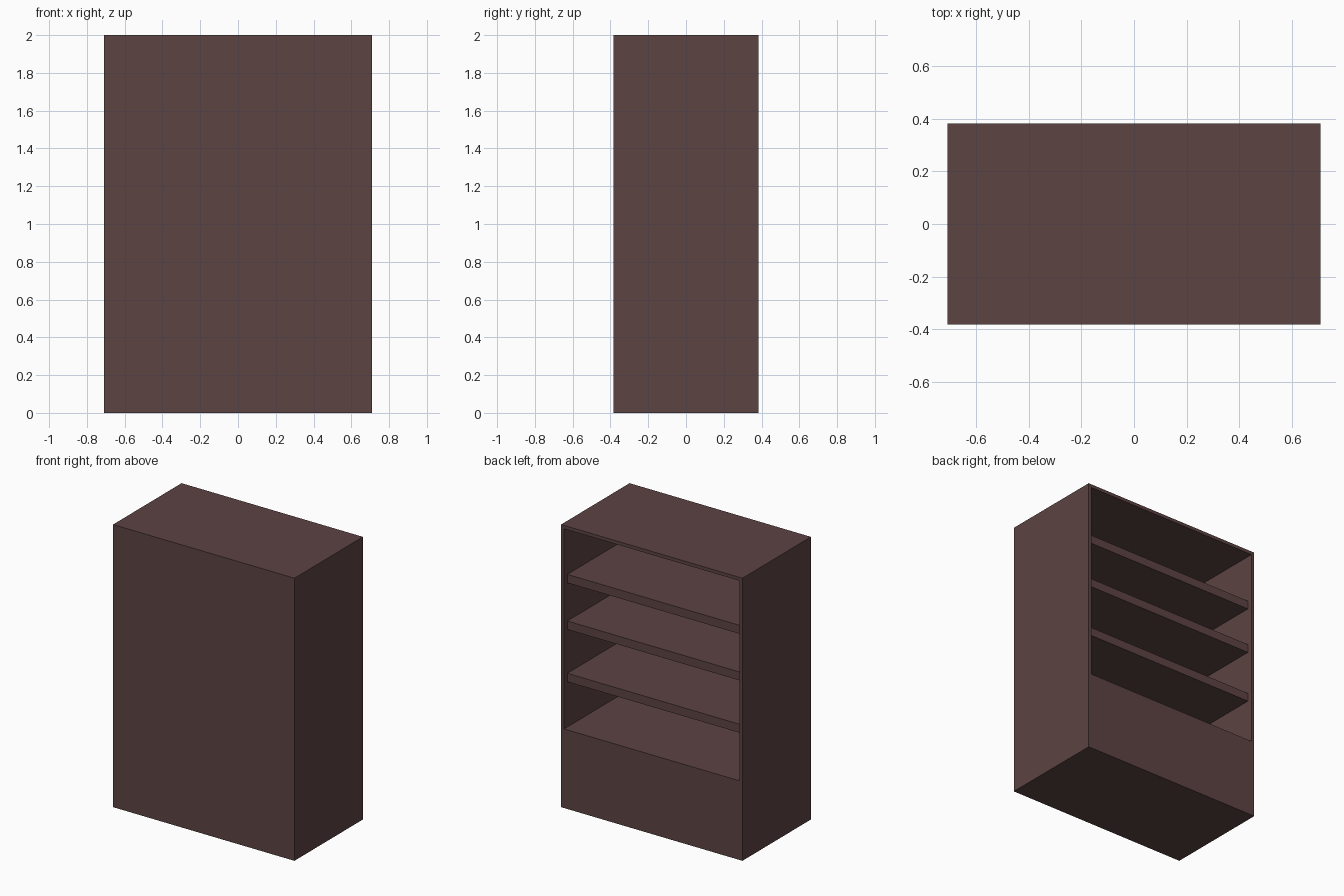
import bpy

if "Cube" in bpy.data.objects:
    bpy.data.objects.remove(bpy.data.objects["Cube"])

W, D, H = 1.42, 0.766, 2.0   # overall width, depth, height
T = 0.024                    # panel thickness
BASE = 0.56                  # height of the closed base
RECESS = 0.036               # shelf setback from the open side

wood = bpy.data.materials.new("dark brown wood")
wood.diffuse_color = (0.107, 0.056, 0.0545, 1)
wood.use_nodes = True
wood.node_tree.nodes["Principled BSDF"].inputs["Base Color"].default_value = wood.diffuse_color


def box(name, x, y, z):
    """Box from (min, max) ranges on each axis."""
    bpy.ops.mesh.primitive_cube_add(
        size=1, location=[(a + b) / 2 for a, b in (x, y, z)])
    ob = bpy.context.object
    ob.name = name
    ob.scale = [b - a for a, b in (x, y, z)]
    bpy.ops.object.transform_apply(location=False, rotation=False, scale=True)
    ob.data.materials.append(wood)
    return ob


# Cabinet carcass: solid block with the shelf bay cut out of the back
carcass = box("cabinet_carcass", (-W / 2, W / 2), (-D / 2, D / 2), (0, H))
cutter = box("bay_cutter", (-W / 2 + T, W / 2 - T), (-D / 2 + T, D / 2 + 0.1),
             (BASE, H - T))
cut = carcass.modifiers.new("shelf bay", 'BOOLEAN')
cut.operation = 'DIFFERENCE'
cut.solver = 'EXACT'
cut.object = cutter
bpy.context.view_layer.objects.active = carcass
bpy.ops.object.modifier_apply(modifier=cut.name)
bpy.data.objects.remove(cutter)

# Three shelves inside the bay
for i, top in enumerate((0.94, 1.31, 1.64)):
    box(f"shelf_{i + 1}", (-W / 2 + T, W / 2 - T),
        (-D / 2 + T, D / 2 - RECESS), (top - 0.06, top))
